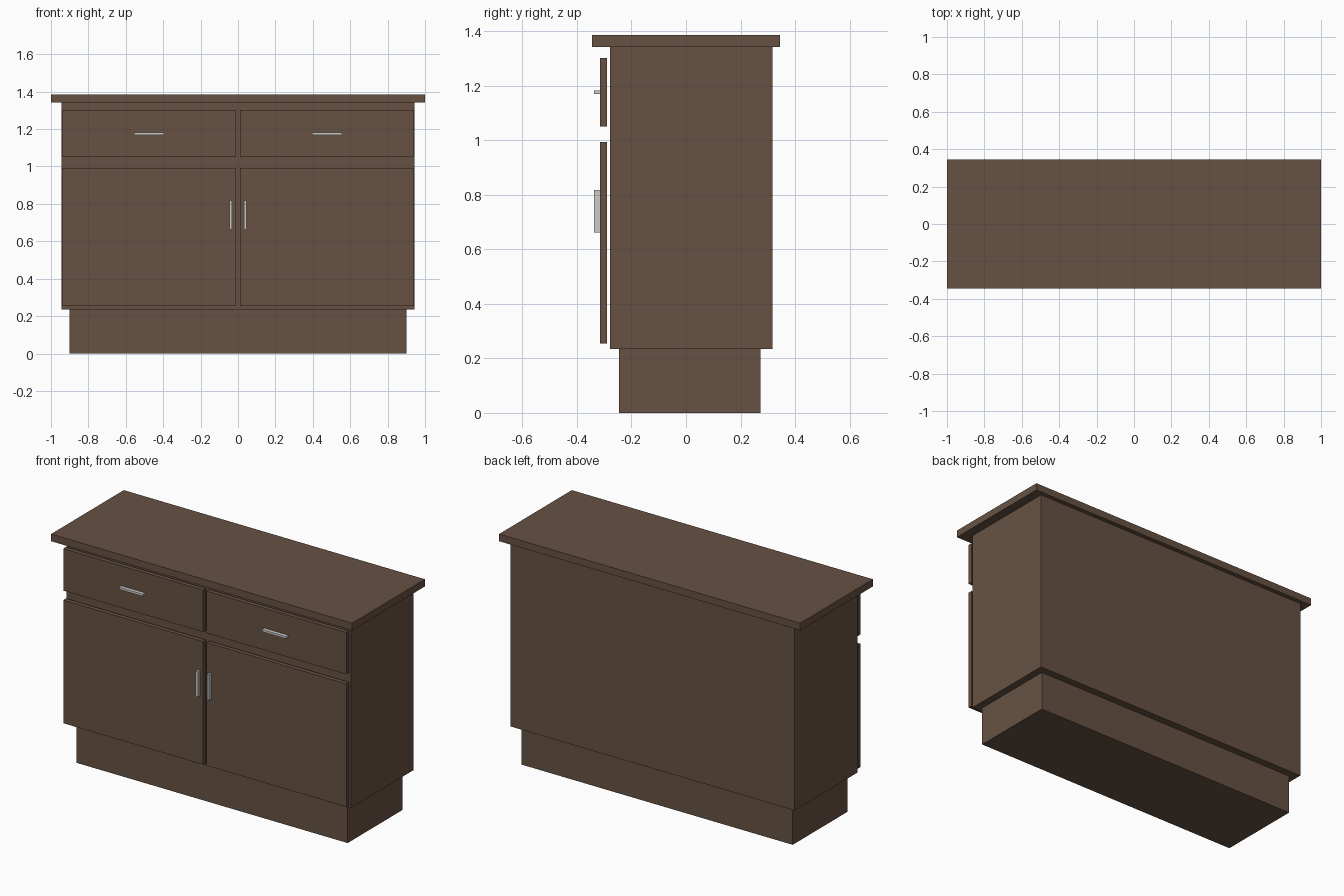
import bpy
import bmesh
from mathutils import Vector

if "Cube" in bpy.data.objects:
    bpy.data.objects.remove(bpy.data.objects["Cube"])

wood = bpy.data.materials.new("brown_wood")
wood.diffuse_color = (0.135, 0.083, 0.056, 1)
wood.use_nodes = True
wood.node_tree.nodes["Principled BSDF"].inputs["Base Color"].default_value = wood.diffuse_color


def box(name, x, y, z, material=None):
    """Box spanning the (min, max) ranges on each axis."""
    mesh = bpy.data.meshes.new(name)
    bm = bmesh.new()
    bmesh.ops.create_cube(bm, size=1)
    size = Vector([r[1] - r[0] for r in (x, y, z)])
    bmesh.ops.scale(bm, vec=size, verts=bm.verts)
    bm.to_mesh(mesh)
    bm.free()
    obj = bpy.data.objects.new(name, mesh)
    obj.location = [(r[0] + r[1]) / 2 for r in (x, y, z)]
    bpy.context.collection.objects.link(obj)
    if material:
        mesh.materials.append(material)
    return obj


# Plinth, carcass and overhanging worktop
box("plinth", (-0.90, 0.90), (-0.245, 0.273), (0, 0.235), wood)
box("carcass", (-0.944, 0.944), (-0.278, 0.318), (0.235, 1.342), wood)
box("worktop", (-1, 1), (-0.345, 0.345), (1.342, 1.385), wood)

# Fronts stand slightly proud of the carcass; bar handles sit on them
front_y = (-0.315, -0.289)
handle_y = (-0.337, -0.315)
for side, s in (("left", -1), ("right", 1)):
    def span(a, b):
        return tuple(sorted((s * a, s * b)))

    box(side + "_drawer_front", span(0.011, 0.94), front_y, (1.05, 1.302), wood)
    box(side + "_door", span(0.011, 0.94), front_y, (0.254, 0.993), wood)
    box(side + "_drawer_handle", span(0.395, 0.556), handle_y, (1.169, 1.182))
    box(side + "_door_handle", span(0.031, 0.045), handle_y, (0.662, 0.817))
